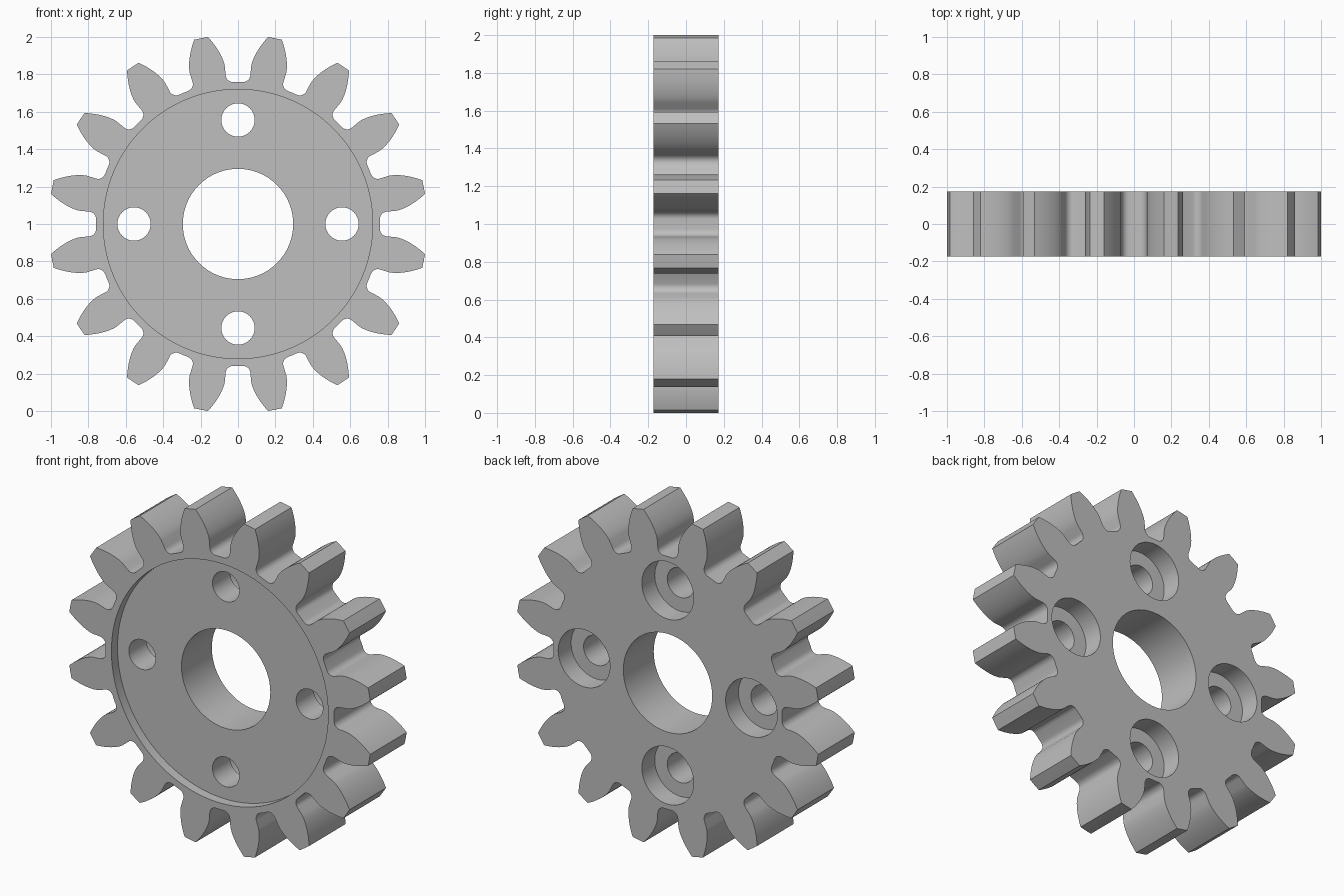
import bpy, bmesh
from math import sin, cos, tan, acos, asin, sqrt, pi, radians

cube = bpy.data.objects.get("Cube")
if cube:
    bpy.data.objects.remove(cube)

# Gear proportions
TEETH = 16
MODULE = 0.1125
PITCH_R = MODULE * TEETH / 2
TIP_R = PITCH_R + MODULE
ROOT_R = PITCH_R - 1.25 * MODULE
PRESSURE = radians(20)
BASE_R = PITCH_R * cos(PRESSURE)
FILLET = 0.039
HALF = 0.173          # half thickness
MID_Z = 1.0
STEP = 2 * pi / TEETH

steel = bpy.data.materials.new("steel_grey")
steel.use_nodes = True
grey = (0.52, 0.52, 0.52, 1)
steel.diffuse_color = grey
steel.node_tree.nodes["Principled BSDF"].inputs["Base Color"].default_value = grey


def half_gap():
    """Polar points (angle, radius) from the gap centre up to the tooth tip."""
    base_half = pi / (2 * TEETH) + tan(PRESSURE) - PRESSURE
    gap = STEP / 2 - base_half
    # root fillet, tangent to the root circle and the radial flank
    centre_r = ROOT_R + FILLET
    swing = asin(FILLET / centre_r)
    points = []
    for i in range(7):
        a = (pi / 2 + swing) * i / 6 * 0.98
        across, up = FILLET * sin(a), centre_r - FILLET * cos(a)
        r = sqrt(across ** 2 + up ** 2)
        points.append((gap - swing + asin(across / r), min(r, BASE_R)))
    # involute flank
    for i in range(13):
        r = BASE_R + (TIP_R - BASE_R) * i / 12
        a = acos(BASE_R / r)
        points.append((gap + tan(a) - a, r))
    return points


def gear_outline():
    side = half_gap()
    gap = [(-a, r) for a, r in reversed(side)] + [(0, ROOT_R)] + side
    outline = []
    for tooth in range(TEETH):
        outline += [(a + tooth * STEP, r) for a, r in gap]
        outline.append(((tooth + 0.5) * STEP, TIP_R))
    return [(r * sin(a), MID_Z + r * cos(a)) for a, r in outline]


def prism(name, outline, y0, y1):
    """Extrude an x-z outline from y0 to y1."""
    bm = bmesh.new()
    face = bm.faces.new([bm.verts.new((x, y0, z)) for x, z in outline])
    new = bmesh.ops.extrude_face_region(bm, geom=[face])["geom"]
    for v in new:
        if isinstance(v, bmesh.types.BMVert):
            v.co.y = y1
    bmesh.ops.recalc_face_normals(bm, faces=bm.faces)
    mesh = bpy.data.meshes.new(name)
    bm.to_mesh(mesh)
    bm.free()
    mesh.materials.append(steel)
    ob = bpy.data.objects.new(name, mesh)
    bpy.context.collection.objects.link(ob)
    return ob


def drill(body, radius, y0, y1, x=0, z=MID_Z, sides=64):
    """Cut a round hole along y."""
    ring = [(x + radius * sin(2 * pi * i / sides), z + radius * cos(2 * pi * i / sides))
            for i in range(sides)]
    cutter = prism("hole_cutter", ring, y0, y1)
    cutter.hide_render = True
    mod = body.modifiers.new("hole", 'BOOLEAN')
    mod.operation = 'DIFFERENCE'
    mod.solver = 'EXACT'
    mod.object = cutter
    return cutter


gear = prism("spur_gear", gear_outline(), -HALF, HALF)

# Front recess and central bore
cutters = [drill(gear, 0.72, -1, -HALF + 0.058, sides=128),
           drill(gear, 0.295, -1, 1, sides=96)]

# Four bolt holes, counterbored from the back
for i in range(4):
    x, z = 0.556 * sin(i * pi / 2), MID_Z + 0.556 * cos(i * pi / 2)
    cutters.append(drill(gear, 0.089, -1, 1, x, z))
    cutters.append(drill(gear, 0.172, HALF - 0.122, 1, x, z))

# Bake the cuts and remove the cutters
graph = bpy.context.evaluated_depsgraph_get()
baked = bpy.data.meshes.new_from_object(gear.evaluated_get(graph))
gear.modifiers.clear()
gear.data = baked
for cutter in cutters:
    bpy.data.objects.remove(cutter)

# Smooth curved walls, keep the rims crisp
bpy.ops.object.select_all(action='DESELECT')
gear.select_set(True)
bpy.context.view_layer.objects.active = gear
bpy.ops.object.shade_smooth_by_angle(angle=radians(30))
